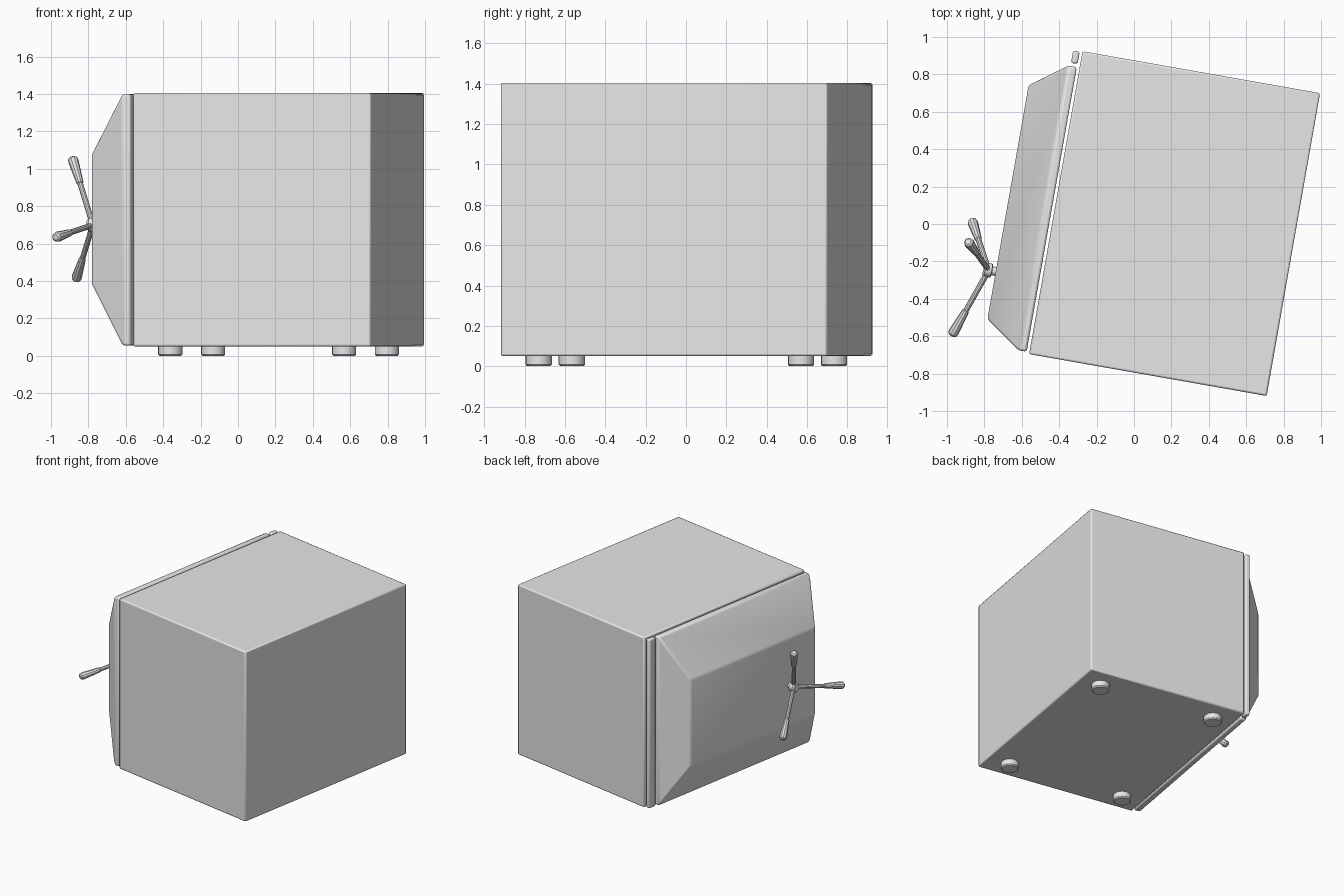
import bpy, bmesh, math
from mathutils import Matrix, Vector

cube = bpy.data.objects.get("Cube")
if cube:
    bpy.data.objects.remove(cube, do_unlink=True)

# Whole safe is turned on its base
PLACE = Matrix.Translation((0.217, 0.002, 0)) @ Matrix.Rotation(math.radians(-10), 4, 'Z')

steel = bpy.data.materials.new("grey_steel")
steel.use_nodes = True
steel.diffuse_color = (0.8, 0.8, 0.8, 1)
steel.node_tree.nodes["Principled BSDF"].inputs["Base Color"].default_value = (0.8, 0.8, 0.8, 1)


def finish(name, bm, bevel=0.0, segments=2):
    bmesh.ops.recalc_face_normals(bm, faces=bm.faces)
    mesh = bpy.data.meshes.new(name)
    bm.to_mesh(mesh)
    bm.free()
    mesh.materials.append(steel)
    obj = bpy.data.objects.new(name, mesh)
    bpy.context.collection.objects.link(obj)
    obj.matrix_world = PLACE
    if bevel:
        mod = obj.modifiers.new("Bevel", 'BEVEL')
        mod.width, mod.segments = bevel, segments
        mod.limit_method, mod.angle_limit = 'ANGLE', math.radians(20)
    bpy.ops.object.select_all(action='DESELECT')
    obj.select_set(True)
    bpy.context.view_layer.objects.active = obj
    bpy.ops.object.shade_smooth_by_angle(angle=math.radians(35))
    return obj


def loft(name, rings, **kw):
    """Skin a list of vertex loops and cap both ends."""
    bm = bmesh.new()
    loops = [[bm.verts.new(p) for p in ring] for ring in rings]
    count = len(loops[0])
    for a, b in zip(loops, loops[1:]):
        for i in range(count):
            j = (i + 1) % count
            bm.faces.new((a[i], a[j], b[j], b[i]))
    bm.faces.new(loops[0])
    bm.faces.new(loops[-1])
    return finish(name, bm, **kw)


def rect(x, y0, y1, z0, z1):
    return [(x, y0, z0), (x, y1, z0), (x, y1, z1), (x, y0, z1)]


def turned(name, start, end, profile, sides=10, **kw):
    """Round part along an axis; profile holds (fraction, radius) pairs."""
    start, end = Vector(start), Vector(end)
    turn = (end - start).to_track_quat('Z', 'Y')
    rings = []
    for t, r in profile:
        centre = start.lerp(end, t)
        rings.append([centre + turn @ Vector((r * math.cos(a), r * math.sin(a), 0))
                      for a in (math.tau * i / sides for i in range(sides))])
    return loft(name, rings, **kw)


# Body
loft("safe_body", [rect(x, -0.822, 0.822, 0.05, 1.405) for x in (-0.645, 0.645)], bevel=0.01)

# Door with a thin rim and a raised, sloping centre
loft("door", [rect(-0.66, -0.812, 0.733, 0.055, 1.4),
              rect(-0.705, -0.812, 0.733, 0.055, 1.4),
              rect(-0.897, -0.676, 0.593, 0.385, 1.075)], bevel=0.012)

# Hinge bar beside the door
loft("hinge_bar", [rect(x, 0.75, 0.817, 0.055, 1.4) for x in (-0.695, -0.659)], bevel=0.01)

# Feet
for side, x in (("right", -0.472), ("left", 0.472)):
    for end, y in (("front", -0.66), ("back", 0.66)):
        turned(f"foot_{end}_{side}", (x, y, 0), (x, y, 0.055),
               [(0, 0.058), (0.15, 0.066), (1, 0.066)], sides=12)

# Three-armed handle
hub = Vector((-0.935, -0.418, 0.70))
turned("handle_hub", (-0.89, hub.y, hub.z), (-0.965, hub.y, hub.z),
       [(0, 0.024), (0.35, 0.024), (0.4, 0.037), (0.85, 0.037), (1, 0.028)], sides=12)
for i in range(3):
    a = math.radians(70 + 120 * i)
    tip = hub + Vector((-0.135, 0.385 * math.cos(a), 0.385 * math.sin(a)))
    turned(f"handle_arm_{i + 1}", hub, tip,
           [(0, 0.015), (0.61, 0.015), (0.62, 0.019), (0.94, 0.028), (0.98, 0.025), (1, 0.016)])
